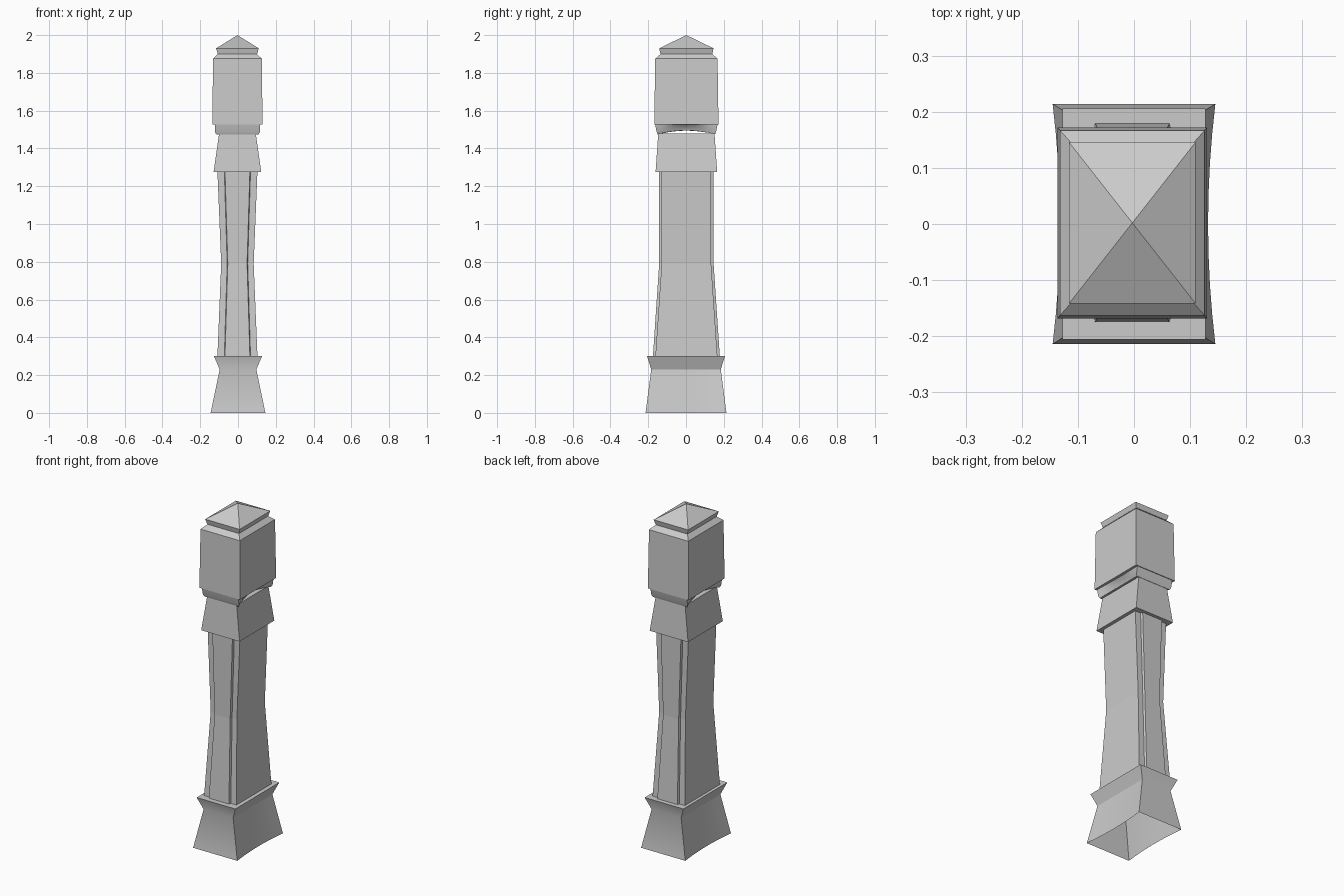
import bpy
import bmesh

if "Cube" in bpy.data.objects:
    bpy.data.objects.remove(bpy.data.objects["Cube"])

stone = bpy.data.materials.new("grey stone")
stone.use_nodes = True
GREY = (0.6, 0.6, 0.6, 1)
stone.diffuse_color = GREY
stone.node_tree.nodes["Principled BSDF"].inputs["Base Color"].default_value = GREY

LEAN = (-0.003, 0.002)  # the upper parts sit slightly off centre


def finish(name, bm, offset, smooth):
    bmesh.ops.recalc_face_normals(bm, faces=bm.faces)
    mesh = bpy.data.meshes.new(name)
    bm.to_mesh(mesh)
    bm.free()
    obj = bpy.data.objects.new(name, mesh)
    bpy.context.collection.objects.link(obj)
    obj.location = (*offset, 0)
    mesh.materials.append(stone)
    if smooth:
        bpy.ops.object.select_all(action="DESELECT")
        obj.select_set(True)
        bpy.context.view_layer.objects.active = obj
        bpy.ops.object.shade_smooth_by_angle()
    return obj


def ring_points(z, hx, hy, dent=0, lift=0, steps=1):
    """Rectangle whose two x sides can bow inward and upward in the middle."""
    half = []
    for i in range(steps + 1):
        t = 2 * i / steps - 1
        bow = 1 - t * t
        half.append((hx - dent * bow, t * hy, z + lift * bow))
    return half + [(-x, -y, h) for x, y, h in half]


def loft(name, rings, offset=LEAN, steps=1, bottom=True, top=True):
    """Stack of rectangular rings (z, half x, half y, dent, lift)."""
    bm = bmesh.new()
    loops = [[bm.verts.new(p) for p in ring_points(*r, steps=steps)] for r in rings]
    n = len(loops[0])
    for low, high in zip(loops, loops[1:]):
        for i in range(n):
            j = (i + 1) % n
            bm.faces.new((low[i], low[j], high[j], high[i]))
    if bottom:
        bm.faces.new(loops[0][::-1])
    if top:
        bm.faces.new(loops[-1])
    return finish(name, bm, offset, steps > 1)


# Flared foot, open underneath, with bowed lower edges on the sides
loft("base", [(0, 0.145, 0.214, 0.013), (0.23, 0.097, 0.184), (0.3, 0.127, 0.206)],
     offset=(0, 0), steps=8, bottom=False)

# Waisted shaft
SHAFT = [(0.3, 0.106, 0.164), (0.79, 0.086, 0.131), (1.28, 0.106, 0.131)]
loft("shaft", SHAFT)

# Raised panels that follow the front and back of the shaft
for name, side in (("front_panel", -1), ("back_panel", 1)):
    bm = bmesh.new()
    rows = []
    for (z, hx, hy), w in zip(SHAFT, (0.07, 0.055, 0.07)):
        outline = ((-w, hy - 0.002), (-w + 0.004, hy + 0.013),
                   (w - 0.004, hy + 0.013), (w, hy - 0.002))
        rows.append([bm.verts.new((x, side * y, z)) for x, y in outline])
    for low, high in zip(rows, rows[1:]):
        for i in range(3):
            bm.faces.new((low[i], low[i + 1], high[i + 1], high[i]))
    finish(name, bm, LEAN, False)
    # an open strip has no inside, so set its direction outward
    mesh = bpy.data.objects[name].data
    if mesh.polygons[1].normal.y * side < 0:
        mesh.flip_normals()

# Flared collar above the shaft
loft("collar", [(1.275, 0.126, 0.163), (1.478, 0.097, 0.149)])

# Neck moulding, scooped on its sides
loft("neck", [(1.475, 0.112, 0.152, 0.022, 0.02), (1.487, 0.119, 0.157, 0.022, 0.025),
              (1.53, 0.12, 0.166)], steps=8)

# Head block with bevelled shoulder
loft("head", [(1.528, 0.133, 0.17), (1.875, 0.129, 0.165), (1.9, 0.103, 0.136)])

# Cap tier and pyramid roof
loft("cap_tier", [(1.9, 0.104, 0.137), (1.93, 0.113, 0.144)], bottom=False, top=False)
bm = bmesh.new()
eaves = [bm.verts.new(p) for p in ring_points(1.93, 0.113, 0.144)]
apex = bm.verts.new((0, 0, 2.0))
for i in range(4):
    bm.faces.new((eaves[i], eaves[(i + 1) % 4], apex))
finish("cap_roof", bm, LEAN, False)
